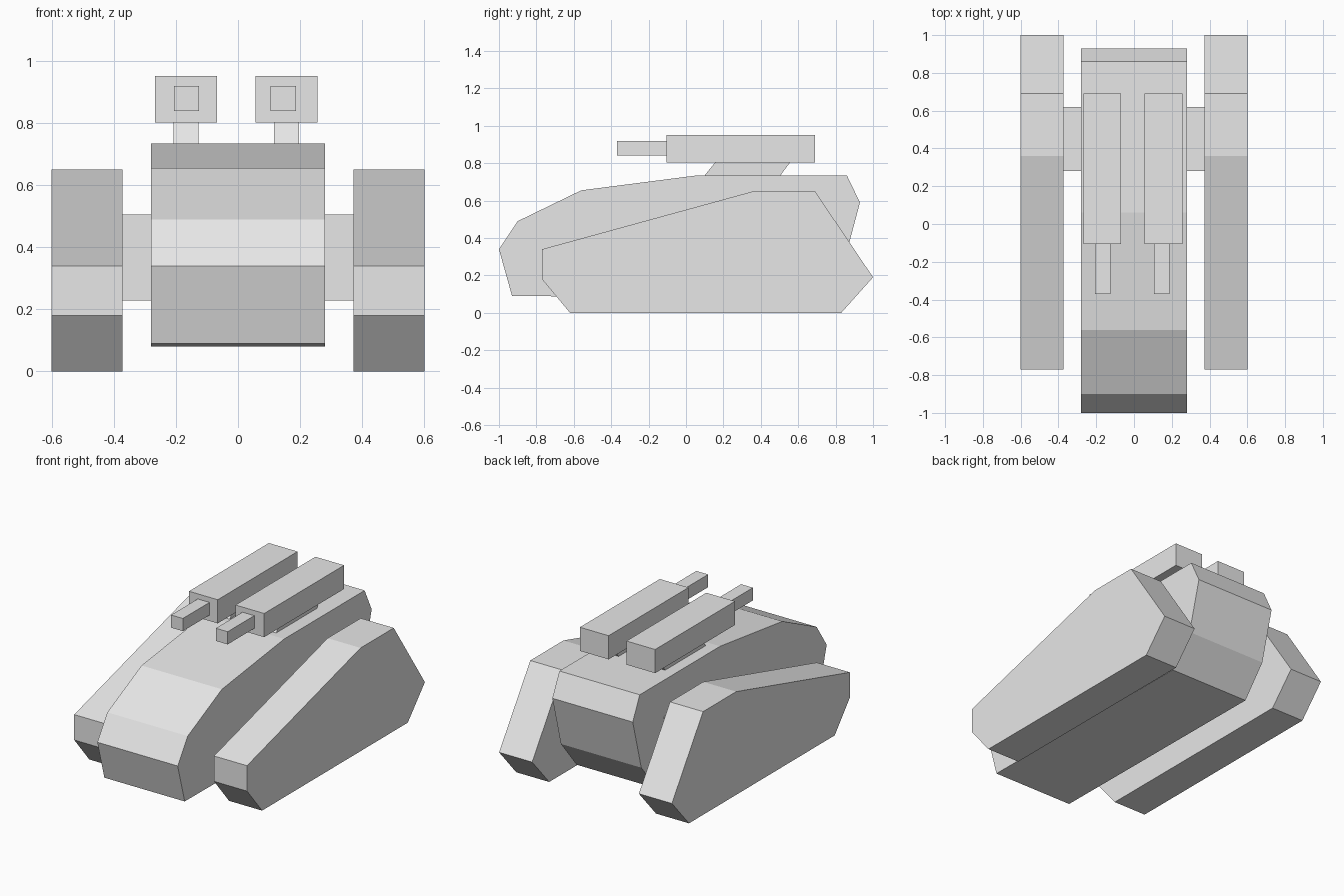
import bpy
import bmesh

cube = bpy.data.objects.get("Cube")
if cube:
    bpy.data.objects.remove(cube, do_unlink=True)

# Single painted grey
grey = bpy.data.materials.new("light_grey")
grey.use_nodes = True
colour = (0.8, 0.8, 0.8, 1.0)
grey.diffuse_color = colour
grey.node_tree.nodes["Principled BSDF"].inputs["Base Color"].default_value = colour


def extrude_profile(name, profile, x0, x1):
    """Extrude a (y, z) outline sideways from x0 to x1."""
    bm = bmesh.new()
    face = bm.faces.new([bm.verts.new((x0, y, z)) for y, z in profile])
    result = bmesh.ops.extrude_face_region(bm, geom=[face])
    moved = [g for g in result["geom"] if isinstance(g, bmesh.types.BMVert)]
    bmesh.ops.translate(bm, verts=moved, vec=(x1 - x0, 0, 0))
    bmesh.ops.recalc_face_normals(bm, faces=bm.faces)
    mesh = bpy.data.meshes.new(name)
    bm.to_mesh(mesh)
    bm.free()
    mesh.materials.append(grey)
    obj = bpy.data.objects.new(name, mesh)
    bpy.context.collection.objects.link(obj)
    return obj


def box(name, x0, x1, y0, y1, z0, z1):
    return extrude_profile(name, [(y0, z0), (y1, z0), (y1, z1), (y0, z1)], x0, x1)


# Central hull with faceted nose and tail
hull = [(-0.93, 0.09), (-1.0, 0.34), (-0.9, 0.49), (-0.56, 0.655), (0.06, 0.735),
        (0.86, 0.735), (0.93, 0.59), (0.845, 0.27), (0.69, 0.08)]
extrude_profile("hull", hull, -0.28, 0.28)

# Track pods and the struts joining them to the hull
pod = [(-0.62, 0), (-0.77, 0.18), (-0.77, 0.34), (0.36, 0.65),
       (0.69, 0.65), (1.0, 0.19), (0.83, 0)]
for side, s in (("left", 1), ("right", -1)):
    extrude_profile(side + "_track_pod", pod, s * 0.372, s * 0.602)
    box(side + "_strut", s * 0.28, s * 0.372, 0.28, 0.62, 0.228, 0.505)

# Twin guns: slanted mount, long housing, short barrel
mount = [(0.1, 0.735), (0.505, 0.735), (0.555, 0.803), (0.155, 0.803)]
for side, x in (("left", 0.156), ("right", -0.168)):
    extrude_profile(side + "_gun_mount", mount, x - 0.04, x + 0.04)
    box(side + "_gun_housing", x - 0.1, x + 0.1, -0.105, 0.69, 0.803, 0.952)
    b = x - 0.01 if side == "left" else x + 0.002
    box(side + "_gun_barrel", b - 0.041, b + 0.041, -0.37, -0.105, 0.84, 0.92)
